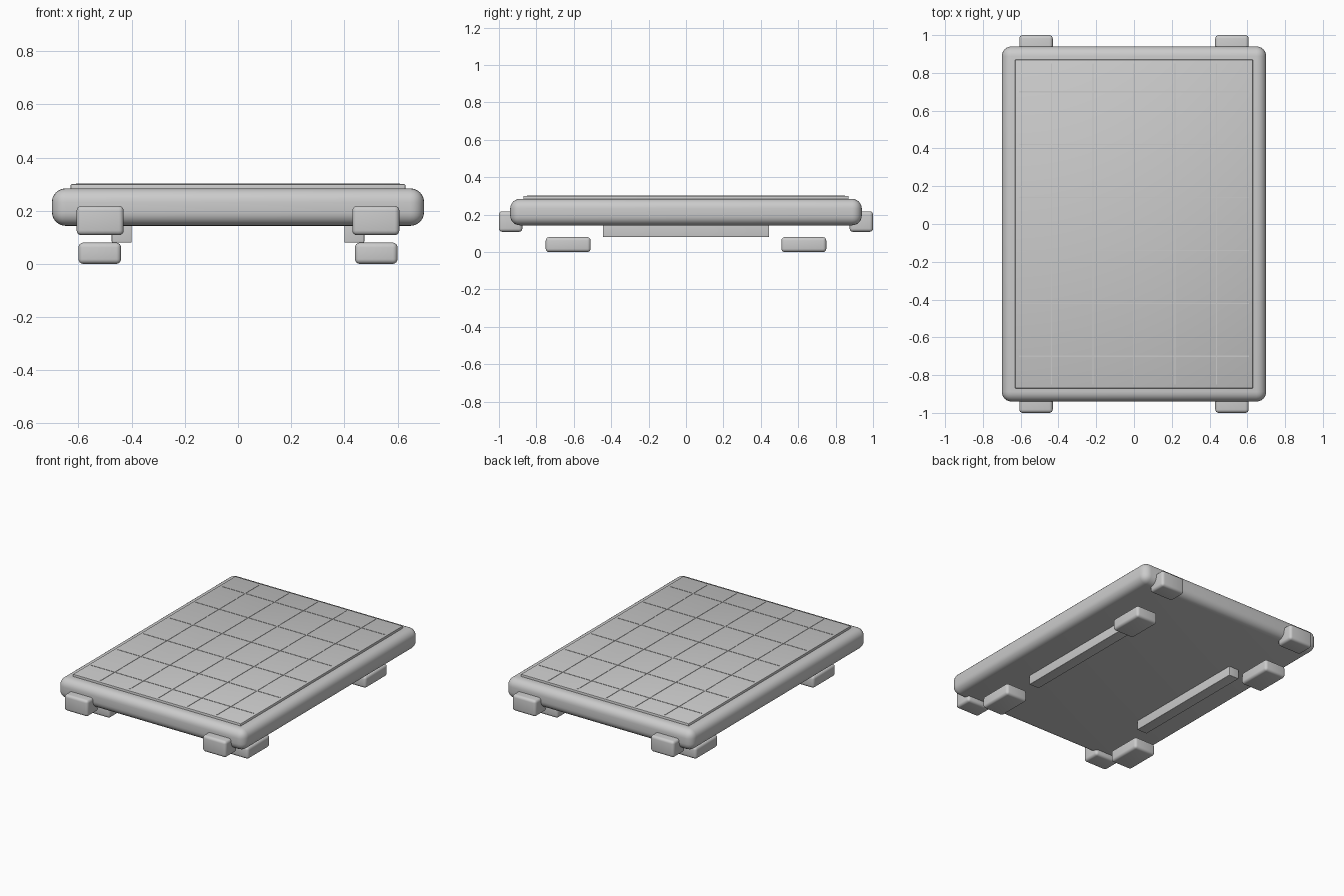
import bpy
import bmesh
from math import radians

default = bpy.data.objects.get("Cube")
if default:
    bpy.data.objects.remove(default, do_unlink=True)

# Single matte grey used by every part
GREY = (0.6, 0.6, 0.6, 1.0)
grey = bpy.data.materials.new("plain_grey")
grey.use_nodes = True
grey.diffuse_color = GREY
shader = next(n for n in grey.node_tree.nodes if n.type == "BSDF_PRINCIPLED")
shader.inputs["Base Color"].default_value = GREY
shader.inputs["Roughness"].default_value = 0.6


def box(name, low, high, radius=0.0, segments=4):
    """Box between two corners, with optional rounded edges."""
    bm = bmesh.new()
    bmesh.ops.create_cube(bm, size=1)
    for v in bm.verts:
        v.co = [h if c > 0 else l for c, l, h in zip(v.co, low, high)]
    if radius:
        bmesh.ops.bevel(bm, geom=bm.edges[:], offset=radius, segments=segments,
                        profile=0.5, affect="EDGES", clamp_overlap=True)
    mesh = bpy.data.meshes.new(name)
    bm.to_mesh(mesh)
    bm.free()
    mesh.materials.append(grey)
    obj = bpy.data.objects.new(name, mesh)
    bpy.context.collection.objects.link(obj)
    if radius:
        bpy.ops.object.select_all(action="DESELECT")
        obj.select_set(True)
        bpy.context.view_layer.objects.active = obj
        bpy.ops.object.shade_smooth_by_angle(angle=radians(35))
    return obj


def mirrored_box(name, x, y, z, sx, sy, radius):
    """Box given by ranges on the positive side, flipped by the signs."""
    xs = sorted(sx * v for v in x)
    ys = sorted(sy * v for v in y)
    return box(name, (xs[0], ys[0], z[0]), (xs[1], ys[1], z[1]), radius)


# Rounded slab and the thin panel set on its top
box("frame", (-0.70, -0.94, 0.143), (0.70, 0.94, 0.284), 0.052, 6)
box("panel", (-0.63, -0.87, 0.26), (0.63, 0.87, 0.30), 0.005, 2)

# Thin raised cell dividers
HALF_LINE, LINE_BOTTOM, LINE_TOP = 0.003, 0.295, 0.302
for i in range(5):
    x = (i - 2) * 0.218
    box(f"long_divider_{i + 1}", (x - HALF_LINE, -0.85, LINE_BOTTOM),
        (x + HALF_LINE, 0.85, LINE_TOP))
for i in range(6):
    y = (i - 2.5) * 0.28
    box(f"cross_divider_{i + 1}", (-0.61, y - HALF_LINE, LINE_BOTTOM),
        (0.61, y + HALF_LINE, LINE_TOP))

# Rails, feet and end clamps on both sides
for sx, side in ((1, "left"), (-1, "right")):
    mirrored_box(f"{side}_rail", (0.40, 0.475), (-0.445, 0.445), (0.08, 0.16),
                 sx, 1, 0.004)
    for sy, end in ((-1, "front"), (1, "back")):
        mirrored_box(f"{end}_{side}_foot", (0.44, 0.60), (0.51, 0.75),
                     (0.0, 0.08), sx, sy, 0.018)
        mirrored_box(f"{end}_{side}_clamp", (0.43, 0.607), (0.875, 1.0),
                     (0.108, 0.218), sx, sy, 0.018)
